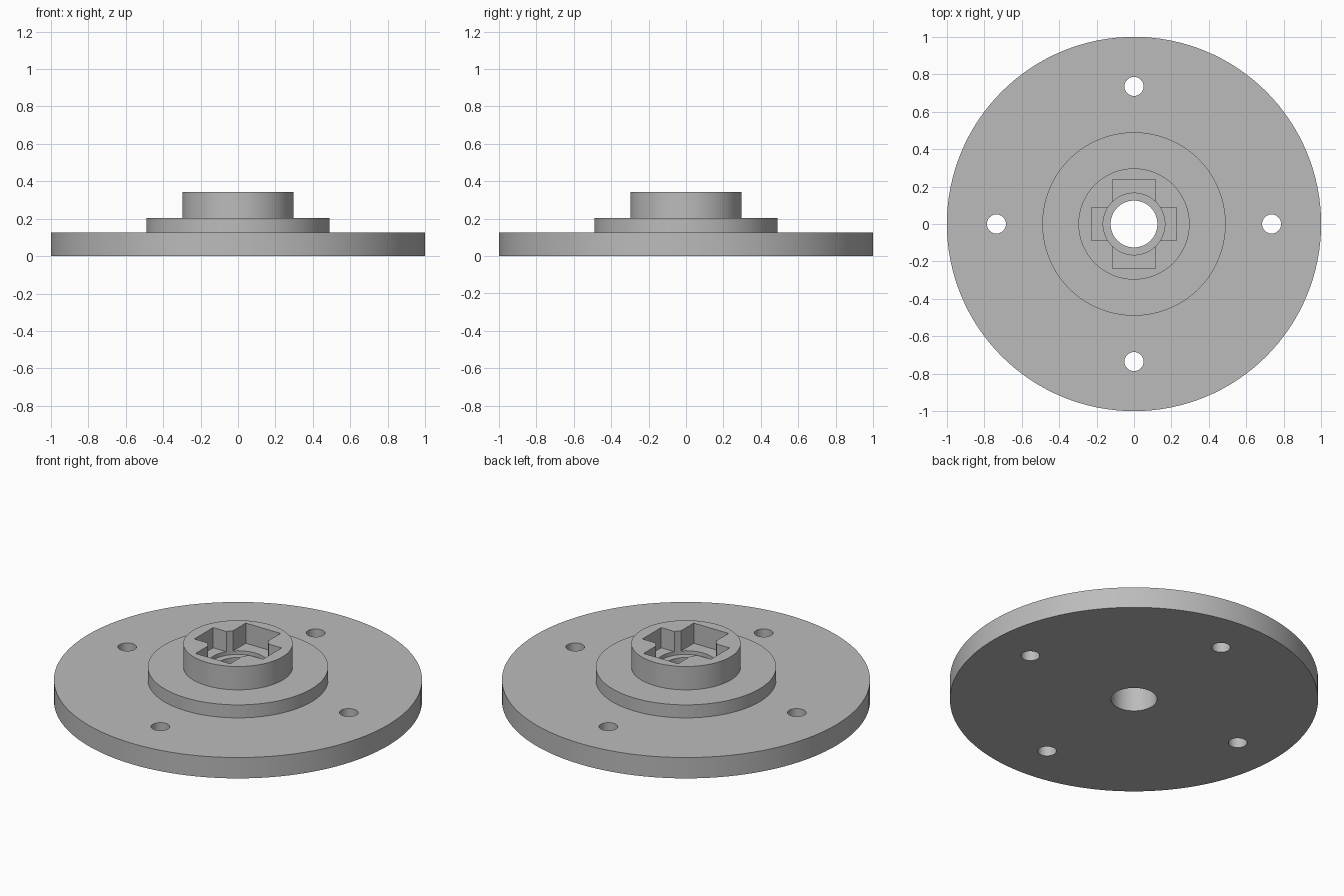
import bpy, bmesh, math
from mathutils import Matrix, Vector

cube = bpy.data.objects.get("Cube")
if cube:
    bpy.data.objects.remove(cube, do_unlink=True)

SEGMENTS = 128
FLANGE_TOP, COLLAR_TOP, HUB_TOP = 0.125, 0.203, 0.343
SLOT_FLOOR = 0.222

grey = bpy.data.materials.new("plain grey")
grey.use_nodes = True
colour = (0.5, 0.5, 0.5, 1)
grey.diffuse_color = colour
grey.node_tree.nodes["Principled BSDF"].inputs["Base Color"].default_value = colour


def make_object(name, bm):
    bmesh.ops.recalc_face_normals(bm, faces=bm.faces)
    mesh = bpy.data.meshes.new(name)
    bm.to_mesh(mesh)
    bm.free()
    mesh.materials.append(grey)
    obj = bpy.data.objects.new(name, mesh)
    bpy.context.collection.objects.link(obj)
    return obj


def lathe(name, profile):
    bm = bmesh.new()
    verts = [bm.verts.new((r, 0, z)) for r, z in profile]
    edges = [bm.edges.new((v, verts[i - 1])) for i, v in enumerate(verts)]
    bmesh.ops.spin(bm, geom=verts + edges, cent=(0, 0, 0), axis=(0, 0, 1),
                   angle=math.tau, steps=SEGMENTS, use_merge=True)
    bmesh.ops.remove_doubles(bm, verts=bm.verts, dist=0.0001)
    return make_object(name, bm)


def cut(target, bm):
    cutter = make_object("cutter", bm)
    cutter.hide_render = True
    mod = target.modifiers.new("cut", "BOOLEAN")
    mod.operation = "DIFFERENCE"
    mod.solver = "EXACT"
    mod.object = cutter
    bpy.context.view_layer.objects.active = target
    bpy.ops.object.modifier_apply(modifier=mod.name)
    bpy.data.objects.remove(cutter, do_unlink=True)


# Stepped flange with a through bore and a round socket in the hub
flange = lathe("flanged_hub", [
    (0.125, 0), (1, 0), (1, FLANGE_TOP), (0.49, FLANGE_TOP),
    (0.49, COLLAR_TOP), (0.297, COLLAR_TOP), (0.297, HUB_TOP),
    (0.165, HUB_TOP), (0.165, 0.2), (0.125, 0.2)])

# Four bolt holes
holes = bmesh.new()
for i in range(4):
    a = i * math.pi / 2
    place = Matrix.Translation(Vector((math.cos(a), math.sin(a), 0)) * 0.735)
    bmesh.ops.create_cone(holes, cap_ends=True, segments=48, radius1=0.051,
                          radius2=0.051, depth=1, matrix=place)
cut(flange, holes)

# Cross-shaped socket slots
for half_x, half_y in ((0.227, 0.089), (0.115, 0.238)):
    slot = bmesh.new()
    place = Matrix.Translation((0, 0, SLOT_FLOOR + 0.25))
    size = Matrix.Diagonal((2 * half_x, 2 * half_y, 0.5, 1))
    bmesh.ops.create_cube(slot, size=1, matrix=place @ size)
    cut(flange, slot)

# Smooth round walls, sharp rims
bpy.ops.object.select_all(action="DESELECT")
flange.select_set(True)
bpy.context.view_layer.objects.active = flange
bpy.ops.object.shade_smooth_by_angle(angle=math.radians(30))
